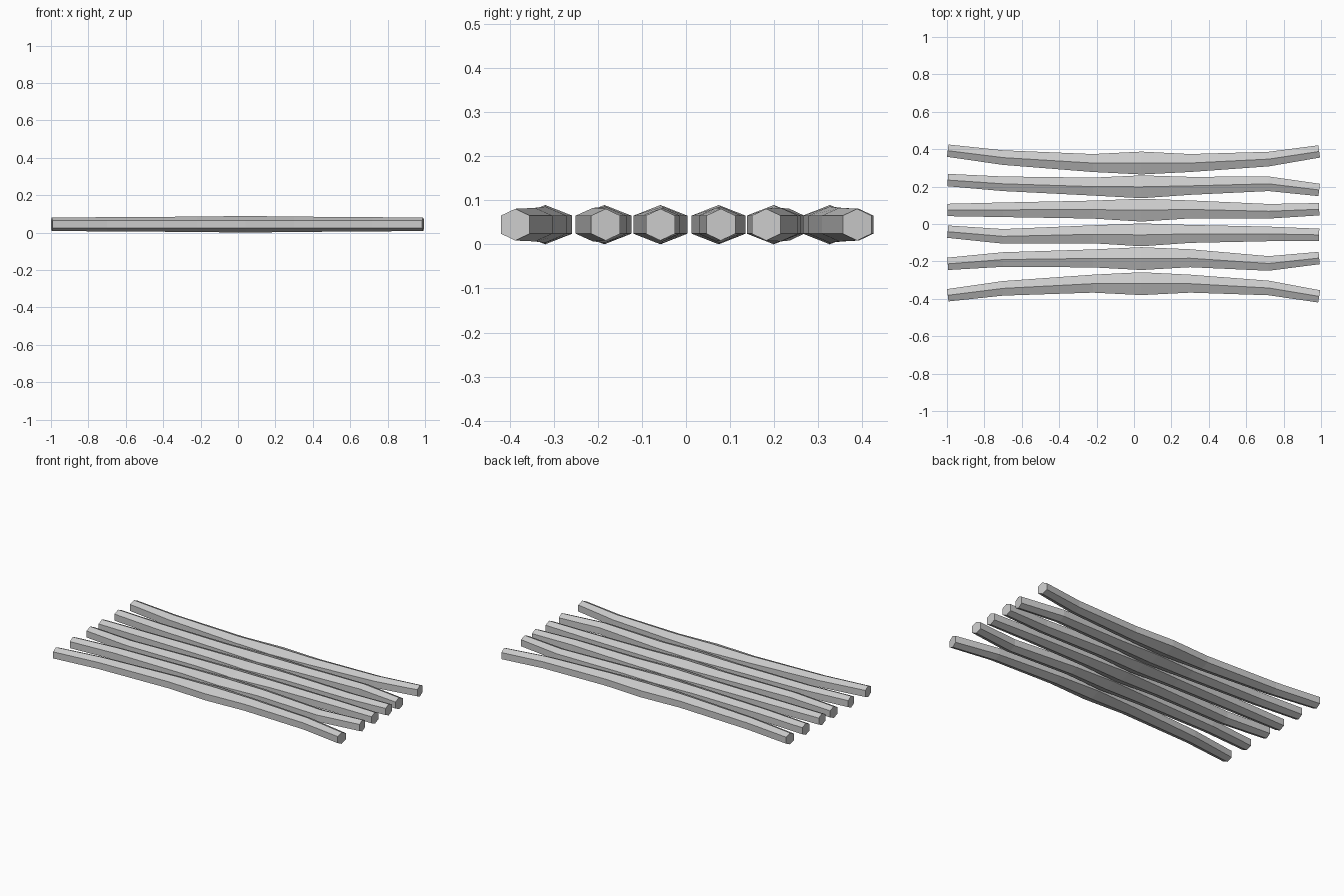
import bpy, bmesh, math

if "Cube" in bpy.data.objects:
    bpy.data.objects.remove(bpy.data.objects["Cube"])

# Shared stations along each stick: x, half width, half height
STATIONS = [(-0.996, 0.033, 0.036), (-0.70, 0.039, 0.038), (-0.22, 0.048, 0.041),
            (0.04, 0.061, 0.0445), (0.30, 0.048, 0.041), (0.72, 0.039, 0.038),
            (0.99, 0.033, 0.036)]
SIDE = 0.0205   # half height of the vertical side facets
ZC = 0.0465

# Sideways centre line of each stick, one y per station
PATHS = [
    [0.392, 0.355, 0.326, 0.326, 0.326, 0.347, 0.388],
    [0.235, 0.215, 0.200, 0.199, 0.204, 0.215, 0.182],
    [0.075, 0.076, 0.077, 0.074, 0.078, 0.068, 0.079],
    [-0.041, -0.066, -0.055, -0.058, -0.053, -0.053, -0.058],
    [-0.213, -0.190, -0.184, -0.185, -0.183, -0.211, -0.182],
    [-0.381, -0.344, -0.319, -0.319, -0.319, -0.342, -0.387],
]


def make_stick(name, ys):
    bm = bmesh.new()
    rings = []
    last = len(STATIONS) - 1
    for i, (x, w, h) in enumerate(STATIONS):
        # End cuts are square to the stick's direction
        ang = 0.0
        if i in (0, last):
            a, b = (0, 1) if i == 0 else (last - 1, last)
            ang = math.atan2(ys[b] - ys[a], STATIONS[b][0] - STATIONS[a][0])
        hexagon = [(0, h), (w, SIDE), (w, -SIDE), (0, -h), (-w, -SIDE), (-w, SIDE)]
        rings.append([bm.verts.new((x - p * math.sin(ang), ys[i] + p * math.cos(ang), ZC + z - 0.002))
                      for p, z in hexagon])
    for r, s in zip(rings, rings[1:]):
        for k in range(6):
            n = (k + 1) % 6
            bm.faces.new((r[k], r[n], s[n], s[k]))
    bm.faces.new(rings[0])
    bm.faces.new(rings[-1])
    bmesh.ops.recalc_face_normals(bm, faces=bm.faces)
    mesh = bpy.data.meshes.new(name)
    bm.to_mesh(mesh)
    bm.free()
    bpy.context.collection.objects.link(bpy.data.objects.new(name, mesh))


# Row of six hexagonal sticks
for n, path in enumerate(PATHS, 1):
    make_stick(f"stick_{n}", path)
